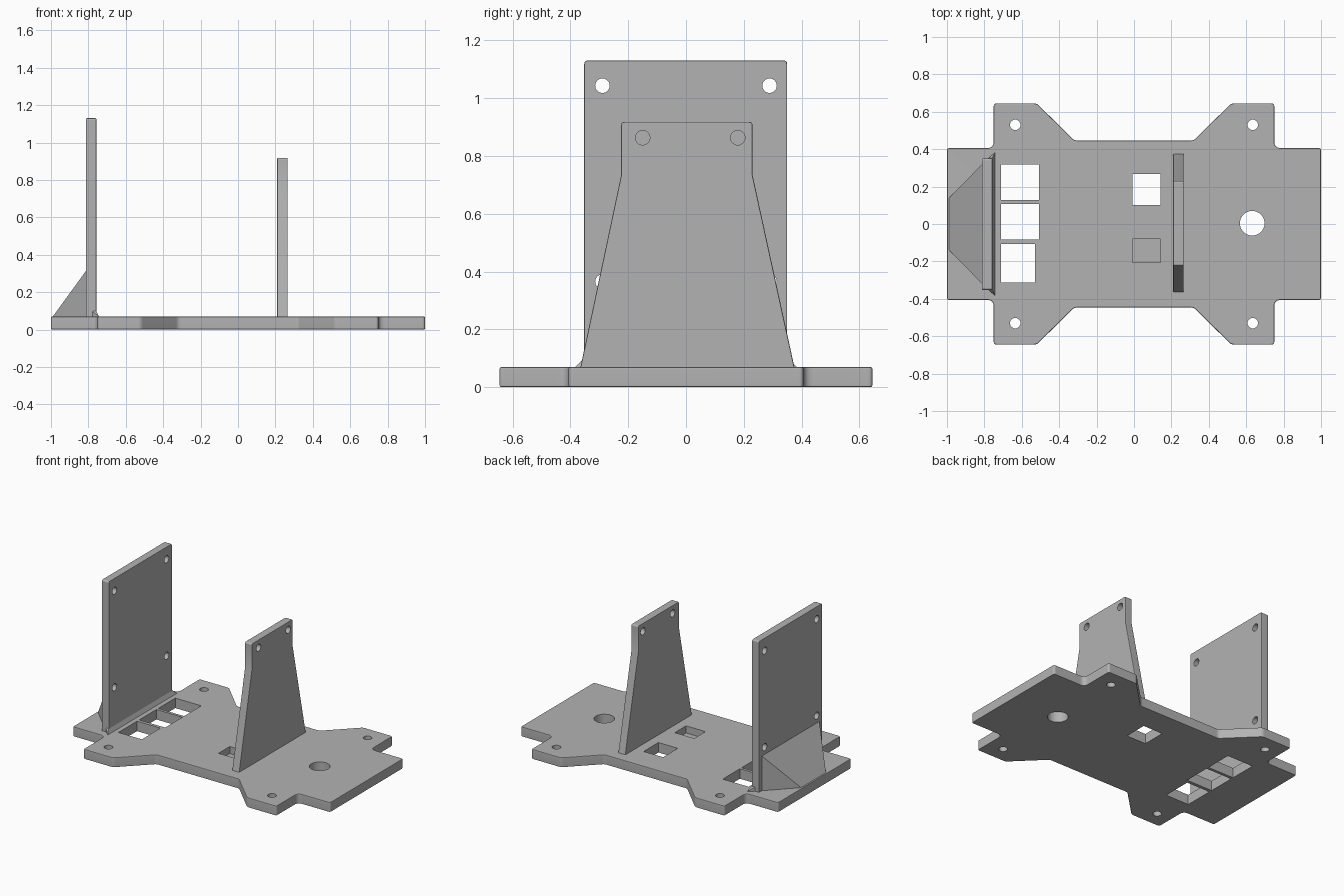
import bpy, bmesh, math
from mathutils import Vector, Matrix

cube = bpy.data.objects.get("Cube")
if cube:
    bpy.data.objects.remove(cube, do_unlink=True)

grey = bpy.data.materials.new("matte grey")
grey.use_nodes = True
COLOUR = (0.45, 0.45, 0.45, 1)
grey.diffuse_color = COLOUR
grey.node_tree.nodes["Principled BSDF"].inputs["Base Color"].default_value = COLOUR

T = 0.07                # base thickness
X_AXIS = Matrix(((0, 0, 1, 0), (1, 0, 0, 0), (0, 1, 0, 0), (0, 0, 0, 1)))


def make_object(name, bm):
    bmesh.ops.recalc_face_normals(bm, faces=bm.faces)
    mesh = bpy.data.meshes.new(name)
    bm.to_mesh(mesh)
    bm.free()
    mesh.materials.append(grey)
    obj = bpy.data.objects.new(name, mesh)
    bpy.context.collection.objects.link(obj)
    return obj


def rounded(points, steps=5):
    """Replace each (x, y, radius) corner by a short curve; radius 0 stays sharp."""
    out = []
    n = len(points)
    for i, (x, y, r) in enumerate(points):
        p = Vector((x, y))
        if r == 0:
            out.append(p)
            continue
        a = p + (Vector(points[i - 1][:2]) - p).normalized() * r
        b = p + (Vector(points[(i + 1) % n][:2]) - p).normalized() * r
        for k in range(steps + 1):
            t = k / steps
            out.append(a * (1 - t) ** 2 + p * 2 * t * (1 - t) + b * t * t)
    return out


def prism(name, outline, low, high, turn=None):
    """Closed solid from an outline, along z, or along x when turned."""
    bm = bmesh.new()
    lower, upper = ([bm.verts.new((p[0], p[1], z)) for p in outline] for z in (low, high))
    bm.faces.new(lower)
    bm.faces.new(upper)
    for i in range(len(outline)):
        bm.faces.new((lower[i - 1], lower[i], upper[i], upper[i - 1]))
    if turn:
        bm.transform(turn)
    return make_object(name, bm)


def box_cut(x0, x1, y0, y1, low=-0.1):
    return prism("cutter", [(x0, y0), (x1, y0), (x1, y1), (x0, y1)], low, 0.2)


def round_cut(u, v, r, low, high, turn=None):
    ring = [(u + r * math.cos(a * math.tau / 32), v + r * math.sin(a * math.tau / 32))
            for a in range(32)]
    return prism("cutter", ring, low, high, turn)


def finish(obj, cutters, bevel):
    """Soften the rims, cut the openings and bake the result."""
    mod = obj.modifiers.new("soft rim", 'BEVEL')
    mod.width, mod.segments = bevel, 2
    mod.limit_method, mod.angle_limit = 'ANGLE', math.radians(50)
    for c in cutters:
        c.hide_render = True
        cut = obj.modifiers.new("opening", 'BOOLEAN')
        cut.operation, cut.solver, cut.object = 'DIFFERENCE', 'EXACT', c
    bpy.ops.object.select_all(action='DESELECT')
    obj.select_set(True)
    bpy.context.view_layer.objects.active = obj
    bpy.ops.object.convert(target='MESH')
    bpy.ops.object.shade_smooth_by_angle(angle=math.radians(35))
    normals = obj.modifiers.new("flat large faces", 'WEIGHTED_NORMAL')
    normals.keep_sharp = True
    for c in cutters:
        bpy.data.objects.remove(c, do_unlink=True)


# Base plate: one quarter of the outline, mirrored to all four
quarter = [(1, 0.406, 0.015), (0.75, 0.406, 0.035), (0.75, 0.645, 0.015),
           (0.52, 0.645, 0.015), (0.32, 0.447, 0.015)]
half = quarter + [(-x, y, r) for x, y, r in reversed(quarter)]
outline = half + [(x, -y, r) for x, y, r in reversed(half)]
base = prism("base_plate", rounded(outline), 0, T)
cuts = [round_cut(sx * 0.635, sy * 0.53, 0.028, -0.1, 0.2)
        for sx in (-1, 1) for sy in (-1, 1)]
cuts.append(round_cut(0.632, 0.004, 0.066, -0.1, 0.2))
cuts += [box_cut(-0.71, -0.508, 0.128, 0.318), box_cut(-0.71, -0.508, -0.083, 0.108),
         box_cut(-0.71, -0.528, -0.313, -0.106), box_cut(-0.008, 0.143, 0.102, 0.266),
         box_cut(-0.008, 0.143, -0.205, -0.08, low=0.02)]
finish(base, cuts, 0.007)

# Tapered upright in the middle
shape = [(-0.367, T - 0.01, 0), (0.377, T - 0.01, 0), (0.23, 0.735, 0),
         (0.23, 0.918, 0.012), (-0.224, 0.918, 0.012), (-0.224, 0.735, 0)]
upright = prism("tapered_upright", rounded(shape), 0.209, 0.265, X_AXIS)
finish(upright, [round_cut(y, 0.863, 0.025, 0.1, 0.4, X_AXIS) for y in (-0.15, 0.179)], 0.005)

# Tall rectangular upright at the end
shape = [(-0.352, T - 0.01, 0), (0.35, T - 0.01, 0),
         (0.35, 1.13, 0.012), (-0.352, 1.13, 0.012)]
tall = prism("tall_upright", rounded(shape), -0.813, -0.757, X_AXIS)
finish(tall, [round_cut(s * 0.289, z, 0.025, -1, -0.6, X_AXIS)
              for s in (-1, 1) for z in (0.365, 1.043)], 0.005)


def hull(name, corners):
    """Solid through corners that are mirrored in y."""
    bm = bmesh.new()
    for x, y, z in corners:
        for s in (-1, 1):
            bm.verts.new((x, s * y, z))
    bmesh.ops.convex_hull(bm, input=bm.verts)
    return make_object(name, bm)


# Sloped brace behind the tall upright, with its ends cut at 45 degrees
LOW = T - 0.005
hull("sloped_brace", [(-0.99, 0.138, LOW), (-0.99, 0.138, T), (-0.812, 0.32, 0.315),
                      (-0.812, 0.32, LOW), (-0.79, 0.342, 0.315), (-0.79, 0.342, LOW)])

# Small foot around the bottom of the tall upright
hull("upright_foot", [(-0.782, 0.349, LOW), (-0.782, 0.349, 0.1), (-0.757, 0.355, 0.098),
                      (-0.743, 0.383, T), (-0.743, 0.383, LOW)])
